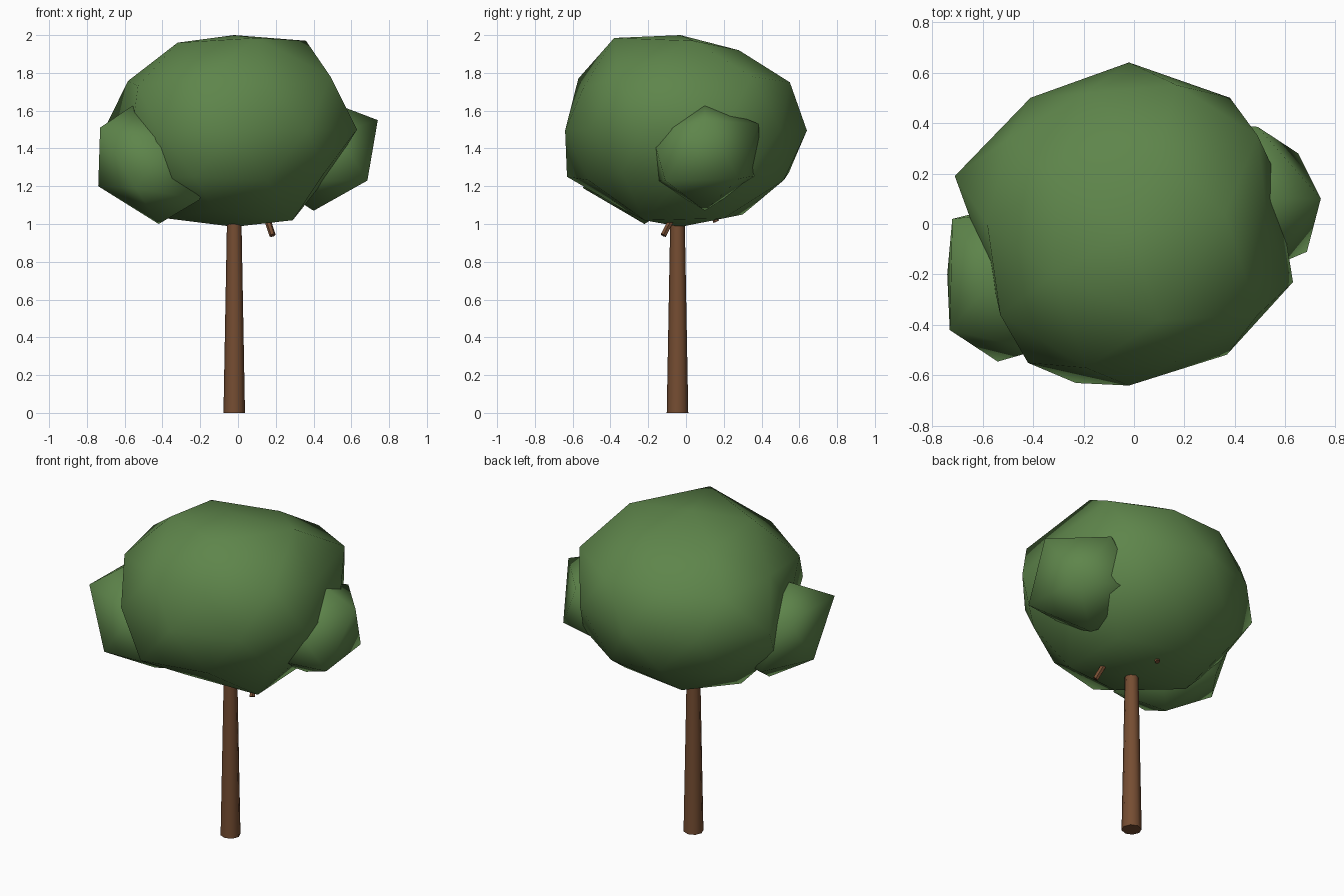
import bpy, math
from mathutils import Vector


def paint(name, colour):
    m = bpy.data.materials.new(name)
    m.diffuse_color = (*colour, 1)
    return m


LEAF = paint("leaf_green", (0.112, 0.235, 0.07))
BARK = paint("bark_brown", (0.18, 0.075, 0.032))


def finish(obj, name, mat):
    obj.name = name
    obj.data.materials.append(mat)
    for p in obj.data.polygons:
        p.use_smooth = True
    return obj


def foliage(name, detail, centre, radii, pulls):
    """Icosphere clump whose nearest vertices are pulled to given points."""
    bpy.ops.mesh.primitive_ico_sphere_add(subdivisions=detail, radius=1)
    obj = bpy.context.object
    c = Vector(centre)
    for v in obj.data.vertices:
        v.co = c + Vector(a * r for a, r in zip(v.co, radii))
    targets = [Vector(p) for p in pulls]
    original = [v.co.copy() for v in obj.data.vertices]
    for t in targets:
        i = min(range(len(original)), key=lambda k: (original[k] - t).length)
        obj.data.vertices[i].co = t
    return finish(obj, name, LEAF)


def limb(name, start, end, r1, r2, sides):
    """Tapered round limb between two points."""
    a, b = Vector(start), Vector(end)
    d = b - a
    bpy.ops.mesh.primitive_cone_add(vertices=sides, radius1=r1, radius2=r2,
                                    depth=d.length, location=(a + b) / 2)
    obj = bpy.context.object
    obj.rotation_euler = d.to_track_quat('Z', 'Y').to_euler()
    finish(obj, name, BARK)
    bpy.ops.object.shade_smooth_by_angle(angle=math.radians(50))


# Main crown: equator, top, upper ring, lower ring, underside
foliage("crown", 2, (-0.02, 0, 1.495), (0.66, 0.64, 0.5), [
    (0.56, 0.20, 1.5), (0.63, -0.23, 1.5), (-0.41, 0.50, 1.5), (0.38, 0.50, 1.5),
    (-0.42, -0.55, 1.5), (-0.71, 0.19, 1.5), (-0.56, -0.22, 1.5),
    (0.36, 0.04, 1.97), (-0.31, 0.18, 1.92), (-0.32, -0.2, 1.96),
    (0.10, -0.38, 1.985), (0.09, 0.28, 1.92), (-0.02, -0.03, 2.0),
    (0.17, 0.55, 1.75), (-0.19, -0.57, 1.77), (0.49, -0.36, 1.78),
    (0.49, 0.35, 1.78), (-0.53, -0.36, 1.73), (0.53, 0, 1.70),
    (-0.23, -0.63, 1.25), (0.475, 0.33, 1.27), (0.48, 0, 1.26),
    (0.29, -0.22, 1.02), (0.28, 0.20, 1.03), (-0.18, 0.30, 1.05),
    (-0.38, 0, 1.03), (-0.02, -0.03, 0.985)])

# Side clumps
foliage("left_clump", 1, (-0.47, -0.22, 1.31), (0.31, 0.33, 0.31), [
    (-0.56, -0.22, 1.625), (-0.73, -0.42, 1.51), (-0.72, 0.02, 1.51),
    (-0.74, -0.20, 1.20), (-0.54, -0.545, 1.19), (-0.42, -0.22, 1.0),
    (-0.20, -0.42, 1.13)])
foliage("right_clump", 1, (0.43, 0.10, 1.355), (0.30, 0.30, 0.285), [
    (0.74, 0.10, 1.55), (0.65, 0.28, 1.24), (0.685, -0.11, 1.23),
    (0.49, 0.385, 1.53), (0.31, 0.395, 1.26), (0.40, 0.10, 1.07),
    (0.49, 0.10, 1.645), (0.52, -0.18, 1.48)])

# Trunk and the two twigs showing under the crown
limb("trunk", (-0.02, -0.045, 0), (-0.02, -0.045, 1.15), 0.057, 0.036, 8)
limb("front_twig", (0.183, -0.12, 0.94), (0.12, -0.02, 1.13), 0.017, 0.017, 6)
limb("back_twig", (-0.04, 0.16, 1.012), (-0.03, 0.09, 1.18), 0.016, 0.016, 6)
